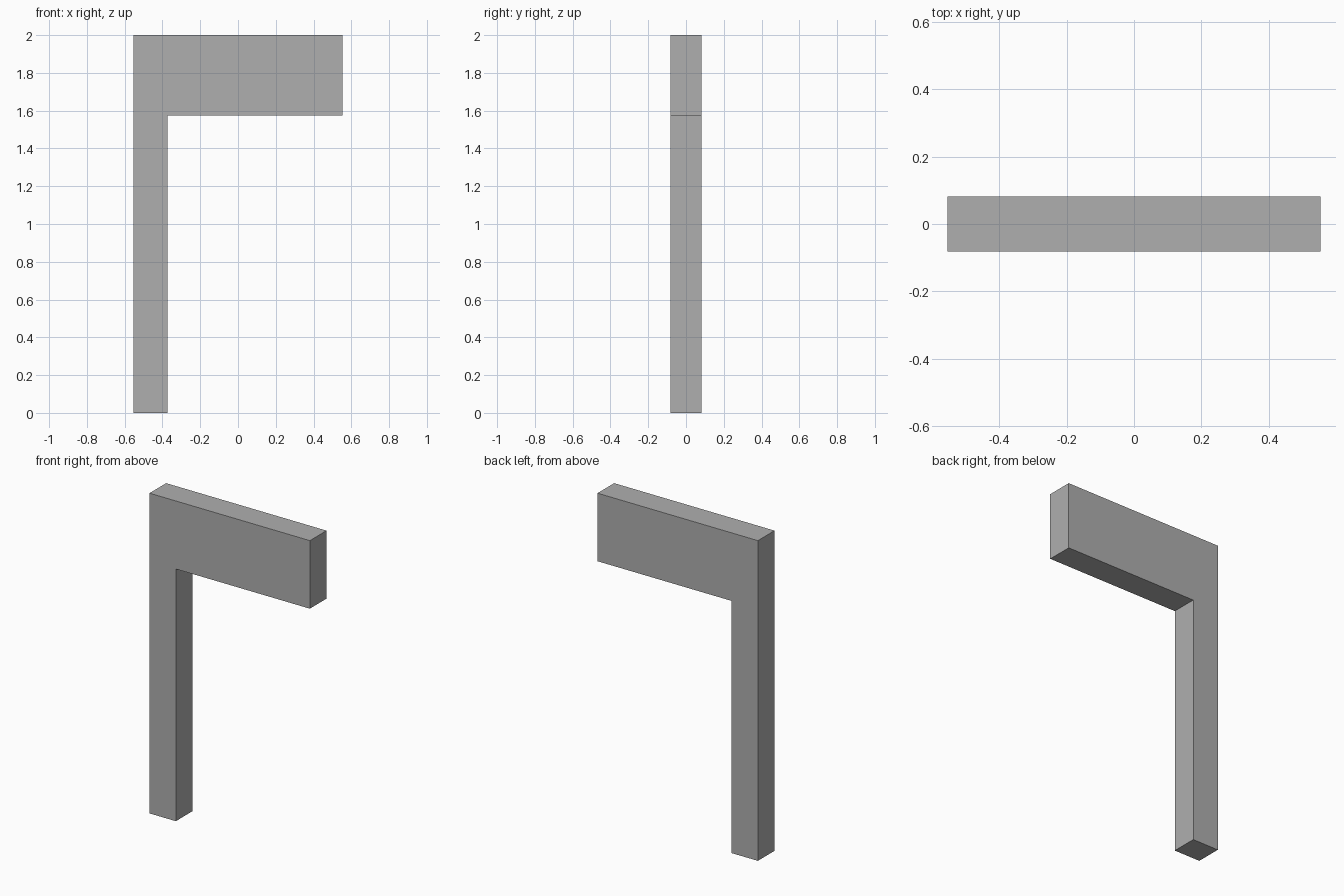
import bpy, bmesh
from mathutils import Vector

if "Cube" in bpy.data.objects:
    bpy.data.objects.remove(bpy.data.objects["Cube"])

HALF_X, HALF_Y, HEIGHT = 0.554, 0.082, 2.0
POST_X, ARM_Z = -0.372, 1.575

# Post with side arm: one flat profile extruded through its thickness
profile = [(-HALF_X, 0), (POST_X, 0), (POST_X, ARM_Z),
           (HALF_X, ARM_Z), (HALF_X, HEIGHT), (-HALF_X, HEIGHT)]

bm = bmesh.new()
face = bm.faces.new([bm.verts.new((x, -HALF_Y, z)) for x, z in profile])
ext = bmesh.ops.extrude_face_region(bm, geom=[face], use_keep_orig=True)
moved = [v for v in ext["geom"] if isinstance(v, bmesh.types.BMVert)]
bmesh.ops.translate(bm, verts=moved, vec=Vector((0, 2 * HALF_Y, 0)))
bmesh.ops.recalc_face_normals(bm, faces=bm.faces)

mesh = bpy.data.meshes.new("post_with_arm")
bm.to_mesh(mesh)
bm.free()
bpy.context.collection.objects.link(bpy.data.objects.new("post_with_arm", mesh))

# Dark grey finish
finish = bpy.data.materials.new("dark_grey")
finish.diffuse_color = (0.43, 0.43, 0.43, 1)
finish.use_nodes = True
finish.node_tree.nodes["Principled BSDF"].inputs["Base Color"].default_value = finish.diffuse_color
mesh.materials.append(finish)
